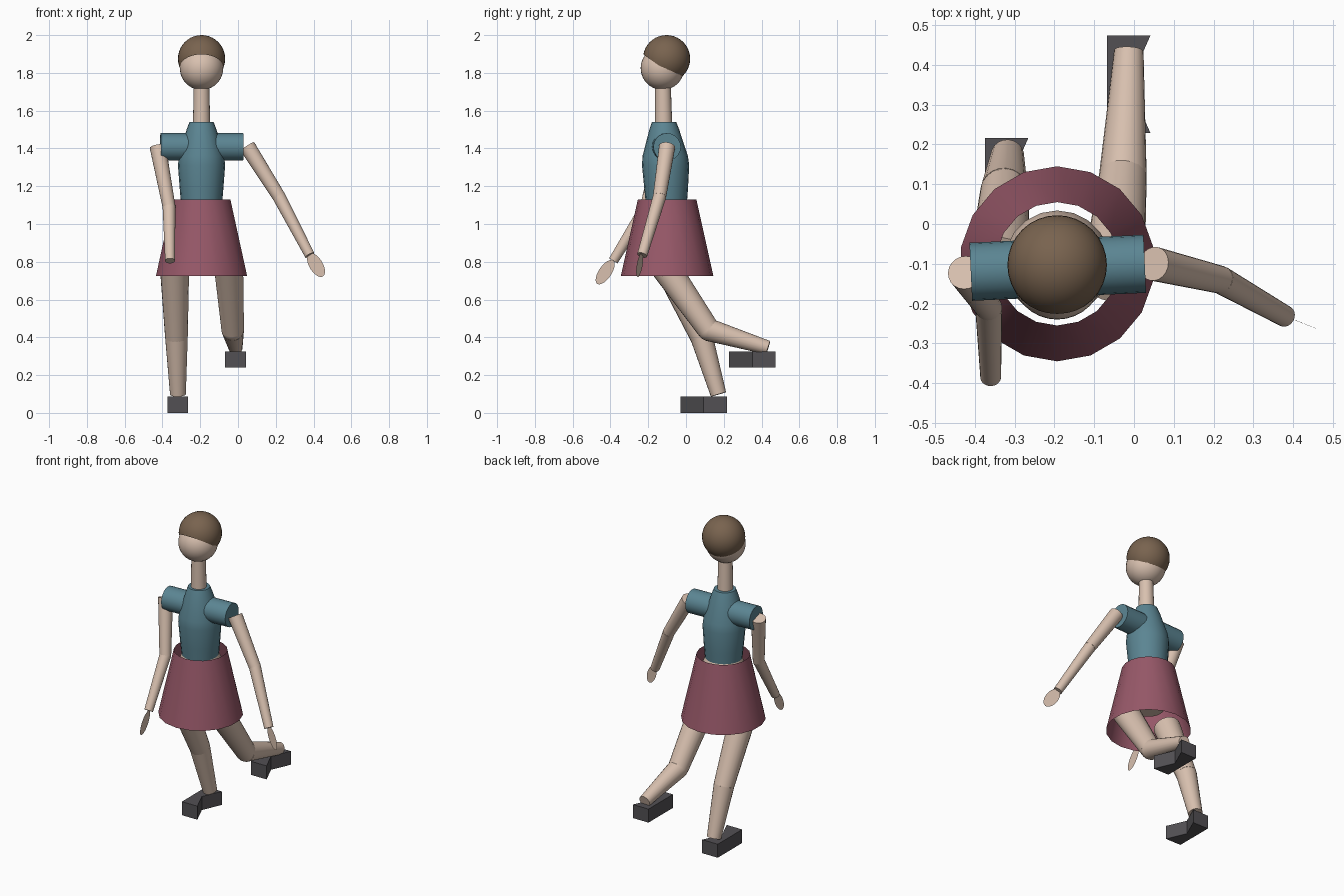
import bpy, bmesh, math
from mathutils import Vector

if "Cube" in bpy.data.objects:
    bpy.data.objects.remove(bpy.data.objects["Cube"])


def material(name, rgb):
    m = bpy.data.materials.new(name)
    m.diffuse_color = (*rgb, 1)
    m.use_nodes = True
    m.node_tree.nodes["Principled BSDF"].inputs["Base Color"].default_value = m.diffuse_color
    return m


SKIN = material("skin", (0.69, 0.53, 0.43))
TEAL = material("teal_cloth", (0.105, 0.235, 0.29))
ROSE = material("rose_cloth", (0.31, 0.098, 0.14))
HAIR = material("brown_hair", (0.19, 0.125, 0.078))
SHOE = material("dark_shoe", (0.085, 0.08, 0.088))


def finish(name, bm, mat, angle=40):
    mesh = bpy.data.meshes.new(name)
    bmesh.ops.recalc_face_normals(bm, faces=bm.faces[:])
    bm.to_mesh(mesh)
    bm.free()
    mesh.materials.append(mat)
    ob = bpy.data.objects.new(name, mesh)
    bpy.context.collection.objects.link(ob)
    bpy.ops.object.select_all(action='DESELECT')
    ob.select_set(True)
    bpy.context.view_layer.objects.active = ob
    bpy.ops.object.shade_smooth_by_angle(angle=math.radians(angle))
    return ob


def tube(name, rings, mat, segs=20, caps=True, axis=None):
    """Loft circles given as (centre, radius), all square to one axis."""
    bm = bmesh.new()
    pts = [Vector(c) for c, _ in rings]
    d = Vector(axis) if axis else pts[-1] - pts[0]
    rot = d.to_track_quat('Z', 'Y')
    loops = []
    for p, (_, r) in zip(pts, rings):
        loops.append([bm.verts.new(p + rot @ Vector((
            r * math.sin(2 * math.pi * i / segs),
            r * math.cos(2 * math.pi * i / segs), 0))) for i in range(segs)])
    for a, b in zip(loops, loops[1:]):
        for i in range(segs):
            j = (i + 1) % segs
            bm.faces.new((a[i], a[j], b[j], b[i]))
    if caps:
        bm.faces.new(loops[0])
        bm.faces.new(loops[-1])
    return finish(name, bm, mat)


def ball(centre, radius):
    bm = bmesh.new()
    bmesh.ops.create_uvsphere(bm, u_segments=32, v_segments=20, radius=radius)
    bmesh.ops.translate(bm, verts=bm.verts[:], vec=centre)
    return bm


UP = (0, 0, 1)
CX = -0.193

# Head, with a hair cap cut along a slanted hairline
finish("head", ball((CX, -0.125, 1.825), 0.115), SKIN)
bm = ball((CX, -0.103, 1.875), 0.125)
bmesh.ops.bisect_plane(bm, geom=bm.verts[:] + bm.edges[:] + bm.faces[:],
                       plane_co=(CX, -0.1, 1.808), plane_no=(0, 0.15, 0.21),
                       clear_inner=True)
finish("hair", bm, HAIR)

# Neck, bodice, pelvis and open skirt
tube("neck", [((CX, -0.118, 1.5), 0.046), ((CX, -0.122, 1.75), 0.041)], SKIN)
tube("bodice", [((CX, -0.104, 1.1), 0.108), ((CX, -0.105, 1.18), 0.115),
                ((CX, -0.108, 1.31), 0.125), ((CX, -0.11, 1.36), 0.12),
                ((CX, -0.115, 1.5), 0.079), ((CX, -0.116, 1.54), 0.064)],
     TEAL, axis=UP)
tube("pelvis", [((CX, -0.1, 0.87), 0.09), ((CX, -0.1, 0.92), 0.125),
                ((CX, -0.1, 1.0), 0.134), ((CX, -0.1, 1.08), 0.12),
                ((CX, -0.104, 1.12), 0.105)], SKIN, axis=UP)
tube("skirt", [((CX, -0.1, 0.725), 0.245), ((CX, -0.1, 1.13), 0.155)],
     ROSE, segs=18, caps=False, axis=UP)

# Sleeves
for side, end in (("right", (-0.41, -0.12, 1.408)), ("left", (0.027, -0.1, 1.408))):
    tube(side + "_sleeve", [((CX, -0.11, 1.408), 0.073), (end, 0.073)], TEAL)

# Limbs: two tapered segments each, as (start, joint, end) with radii
limbs = {
    "right_arm": [((-0.425, -0.122, 1.41), 0.043), ((-0.365, -0.21, 1.09), 0.034),
                  ((-0.36, -0.385, 0.805), 0.026)],
    "left_arm": [((0.05, -0.1, 1.41), 0.043), ((0.217, -0.14, 1.145), 0.035),
                 ((0.38, -0.232, 0.835), 0.027)],
    "right_leg": [((-0.337, -0.105, 0.80), 0.079), ((-0.326, 0.083, 0.4), 0.06),
                  ((-0.318, 0.172, 0.098), 0.042)],
    "left_leg": [((-0.052, -0.13, 0.80), 0.079), ((-0.028, 0.12, 0.44), 0.06),
                 ((-0.013, 0.435, 0.345), 0.037)],
}
for name, (a, b, c) in limbs.items():
    tube("upper_" + name, [a, b], SKIN)
    tube("lower_" + name, [b, c], SKIN)
    # Rounded joint
    finish(name + "_joint", ball(b[0], b[1] * 0.98), SKIN)

# Hands: flat upright ovals
hands = {"right": ((-0.355, -0.428, 0.745), (0, -0.042, -0.062), (0, -0.028, 0.019)),
         "left": ((0.413, -0.245, 0.783), (0.038, -0.015, -0.06), (0.029, -0.011, 0.021))}
for side, (c, u, v) in hands.items():
    bm = bmesh.new()
    bm.faces.new([bm.verts.new(Vector(c) + Vector(u) * math.cos(t) + Vector(v) * math.sin(t))
                  for t in (2 * math.pi * i / 24 for i in range(24))])
    finish(side + "_hand", bm, SKIN)

# Shoes: blocks pinched to the middle on one side
W, L, H = 0.0545, 0.123, 0.086
for side, (x, y, z) in {"right": (-0.32, 0.093, 0), "left": (-0.013, 0.351, 0.24)}.items():
    bm = bmesh.new()
    outline = [(-W, -L), (W, -L), (0, 0), (W, L), (-W, L)]
    base = bm.faces.new([bm.verts.new((x + px, y + py, z)) for px, py in outline])
    top = bmesh.ops.extrude_face_region(bm, geom=[base])["geom"]
    bmesh.ops.translate(bm, vec=(0, 0, H),
                        verts=[g for g in top if isinstance(g, bmesh.types.BMVert)])
    finish(side + "_shoe", bm, SHOE, 20)
